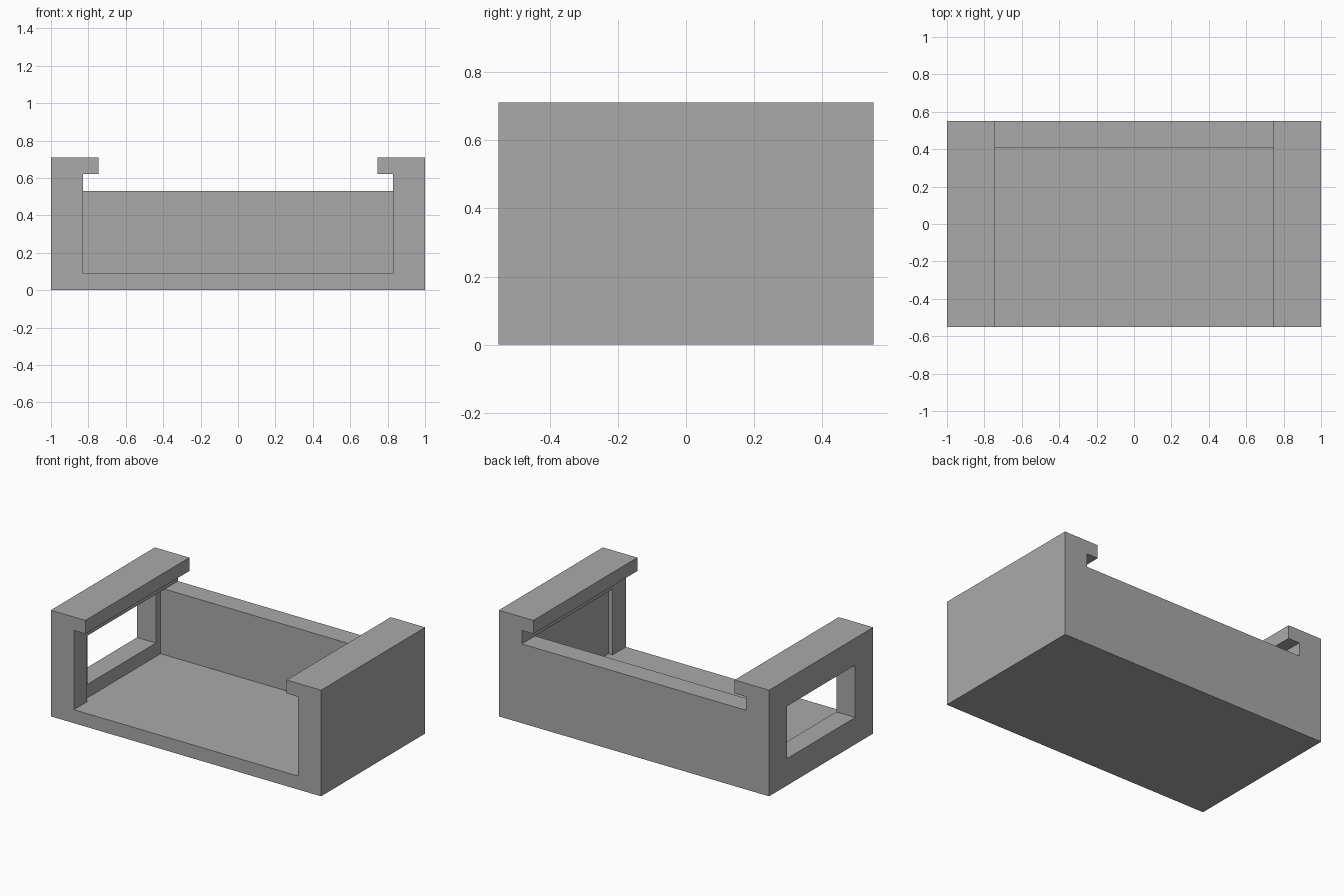
import bpy
import bmesh
from mathutils import Vector

if "Cube" in bpy.data.objects:
    bpy.data.objects.remove(bpy.data.objects["Cube"], do_unlink=True)

# Main dimensions
HALF_X, HALF_Y, HEIGHT = 1.0, 0.55, 0.71
FLOOR, RIM, LIP_UNDER = 0.09, 0.53, 0.62
INNER_X, LIP_X, POCKET_X, POCKET_Y = 0.83, 0.745, 0.86, 0.41

grey = bpy.data.materials.new("plain grey")
grey.use_nodes = True
colour = (0.4, 0.4, 0.4, 1)
grey.diffuse_color = colour
grey.node_tree.nodes["Principled BSDF"].inputs["Base Color"].default_value = colour


def add_object(name, bm):
    bmesh.ops.recalc_face_normals(bm, faces=bm.faces)
    mesh = bpy.data.meshes.new(name)
    bm.to_mesh(mesh)
    bm.free()
    mesh.materials.append(grey)
    obj = bpy.data.objects.new(name, mesh)
    bpy.context.collection.objects.link(obj)
    return obj


def box(name, low, high):
    low, high = Vector(low), Vector(high)
    bm = bmesh.new()
    bmesh.ops.create_cube(bm, size=1)
    bmesh.ops.scale(bm, vec=high - low, verts=bm.verts)
    bmesh.ops.translate(bm, vec=(low + high) / 2, verts=bm.verts)
    return add_object(name, bm)


def cut(target, cutter):
    mod = target.modifiers.new(cutter.name, "BOOLEAN")
    mod.operation = "DIFFERENCE"
    mod.solver = "EXACT"
    mod.object = cutter
    cutter.hide_render = True
    cutter.display_type = "WIRE"
    cutter.hide_set(True)


# Channel: mirrored cross-section with inward lips, extruded front to back
half = [(HALF_X, 0), (HALF_X, HEIGHT), (LIP_X, HEIGHT),
        (LIP_X, LIP_UNDER), (INNER_X, LIP_UNDER), (INNER_X, FLOOR)]
section = half + [(-x, z) for x, z in reversed(half)]
bm = bmesh.new()
face = bm.faces.new([bm.verts.new((x, -HALF_Y, z)) for x, z in section])
swept = bmesh.ops.extrude_face_region(bm, geom=[face])["geom"]
bmesh.ops.translate(bm, vec=(0, 2 * HALF_Y, 0),
                    verts=[v for v in swept if isinstance(v, bmesh.types.BMVert)])
channel = add_object("channel_body", bm)

# Shallow pockets in both side walls
for name, side in (("left", 1), ("right", -1)):
    xs = sorted((side * LIP_X, side * POCKET_X))
    cut(channel, box(name + "_pocket_cutter", (xs[0], -POCKET_Y, FLOOR),
                     (xs[1], POCKET_Y, RIM)))

# Window through the right wall only
cut(channel, box("window_cutter", (-1.1, -0.36, 0.18), (-0.8, 0.36, RIM)))

# Back wall, lower than the lips
box("back_wall", (-INNER_X, POCKET_Y, FLOOR), (INNER_X, HALF_Y, RIM))
